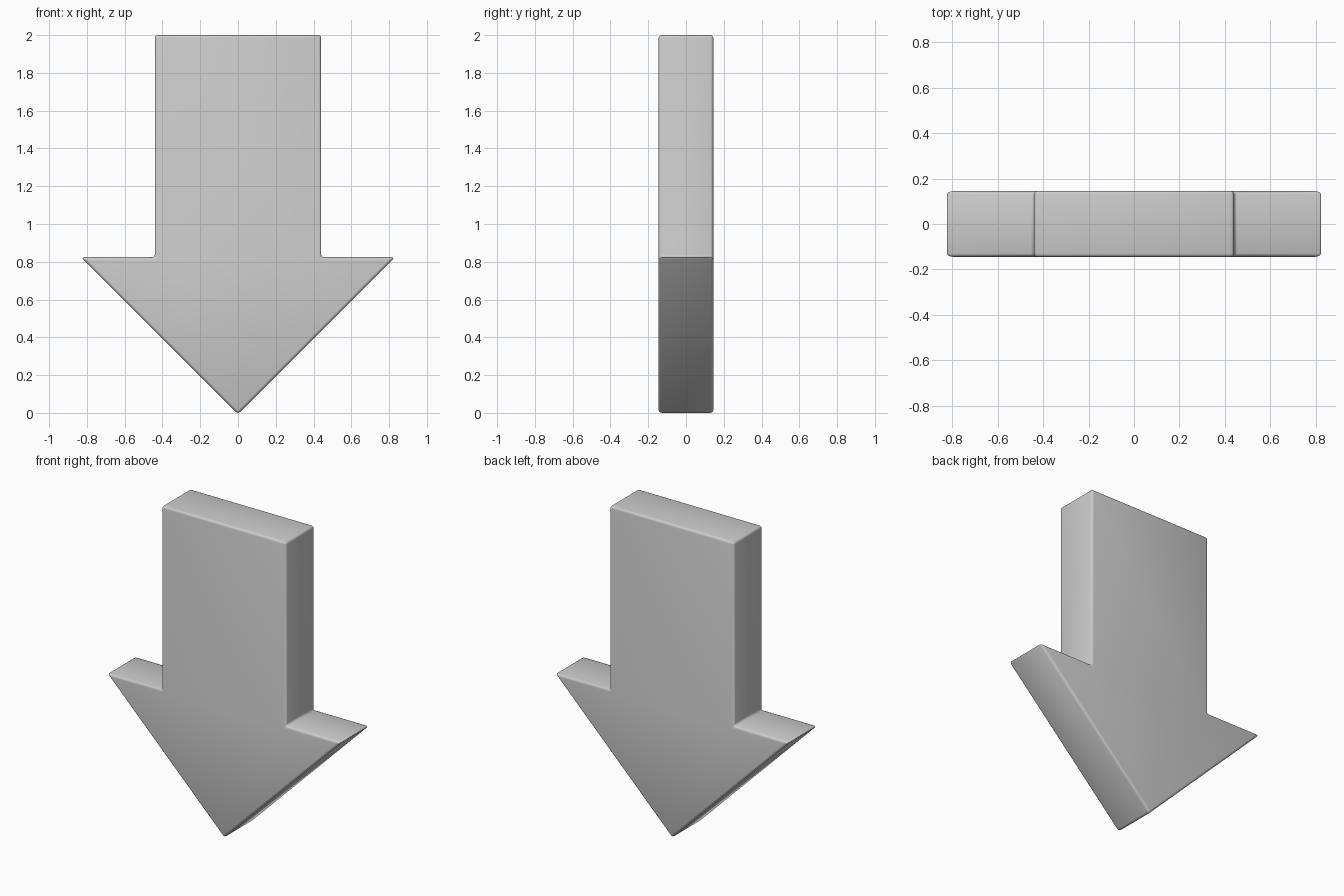
import bpy, bmesh

if "Cube" in bpy.data.objects:
    bpy.data.objects.remove(bpy.data.objects["Cube"])

HALF_DEPTH = 0.145

# Arrow outline (x, z): right half, then mirrored back up the left side
right = [(0.83, 0.824), (0.44, 0.824), (0.44, 2.0)]
outline = [(0.0, -0.006)] + right + [(-x, z) for x, z in reversed(right)]

# Extrude the outline from front to back
bm = bmesh.new()
face = bm.faces.new([bm.verts.new((x, -HALF_DEPTH, z)) for x, z in outline])
solid = bmesh.ops.extrude_face_region(bm, geom=[face])
back = [v for v in solid["geom"] if isinstance(v, bmesh.types.BMVert)]
bmesh.ops.translate(bm, verts=back, vec=(0, 2 * HALF_DEPTH, 0))
bmesh.ops.recalc_face_normals(bm, faces=bm.faces)
for f in bm.faces:
    f.smooth = True

mesh = bpy.data.meshes.new("down_arrow")
bm.to_mesh(mesh)
bm.free()
arrow = bpy.data.objects.new("down_arrow", mesh)
bpy.context.collection.objects.link(arrow)

# Small rounded edges
bevel = arrow.modifiers.new("rounded_edges", 'BEVEL')
bevel.width = 0.015
bevel.segments = 3
bevel.limit_method = 'ANGLE'
